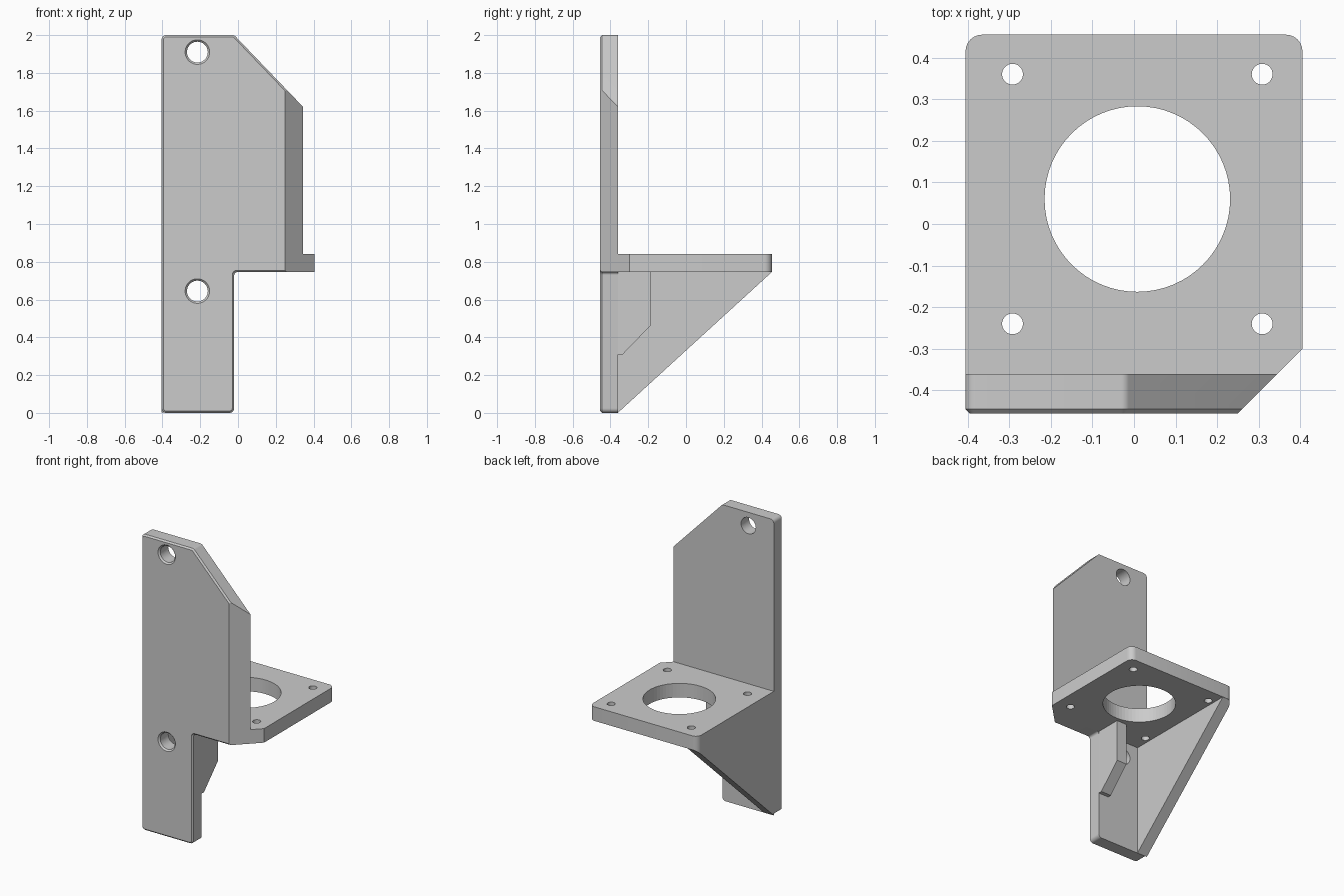
import bpy, bmesh, math
from mathutils import Vector, Matrix

if "Cube" in bpy.data.objects:
    bpy.data.objects.remove(bpy.data.objects["Cube"])

grey = bpy.data.materials.new("plain grey")
grey.use_nodes = True
COLOUR = (0.6, 0.6, 0.6, 1)
grey.diffuse_color = COLOUR
grey.node_tree.nodes["Principled BSDF"].inputs["Base Color"].default_value = COLOUR

LEFT, RIGHT = -0.405, 0.405
FRONT, WALL, BACK = -0.455, -0.36, 0.455
UNDER, SHELF_TOP = 0.745, 0.84
STEP = -0.02          # right edge of the narrow lower leg
THICK = 0.075         # rib thickness


def rounded(corners, steps=6):
    """Outline from (a, b, radius) corners, each rounded by an arc."""
    out = []
    for i, (a, b, r) in enumerate(corners):
        p = Vector((a, b))
        if r == 0:
            out.append(p)
            continue
        u = (Vector(corners[i - 1][:2]) - p).normalized()
        v = (Vector(corners[(i + 1) % len(corners)][:2]) - p).normalized()
        half = u.angle(v) / 2
        reach = r / math.tan(half)
        centre = p + (u + v).normalized() * (r / math.sin(half))
        start = (p + u * reach - centre).normalized()
        end = (p + v * reach - centre).normalized()
        for k in range(steps + 1):
            t = k / steps
            sweep = math.pi - 2 * half
            way = start * math.sin((1 - t) * sweep) + end * math.sin(t * sweep)
            out.append(centre + way.normalized() * r)
    return out


def prism(outline, low, high, place):
    """Extrude an outline; place(a, b, depth) gives the 3D point."""
    bm = bmesh.new()
    face = bm.faces.new([bm.verts.new(place(p[0], p[1], low)) for p in outline])
    ext = bmesh.ops.extrude_face_region(bm, geom=[face])
    move = Vector(place(0, 0, high)) - Vector(place(0, 0, low))
    bmesh.ops.translate(bm, vec=move, verts=[g for g in ext["geom"] if isinstance(g, bmesh.types.BMVert)])
    bmesh.ops.recalc_face_normals(bm, faces=bm.faces)
    return bm


def cut(bm, point, normal):
    """Slice away the side the normal points to and cap the opening."""
    res = bmesh.ops.bisect_plane(bm, geom=bm.verts[:] + bm.edges[:] + bm.faces[:],
                                 plane_co=point, plane_no=normal, clear_outer=True)
    edges = [g for g in res["geom_cut"] if isinstance(g, bmesh.types.BMEdge)]
    bmesh.ops.contextual_create(bm, geom=edges)
    bmesh.ops.recalc_face_normals(bm, faces=bm.faces)


def finish(bm, name):
    mesh = bpy.data.meshes.new(name)
    bm.to_mesh(mesh)
    bm.free()
    mesh.materials.append(grey)
    ob = bpy.data.objects.new(name, mesh)
    bpy.context.collection.objects.link(ob)
    return ob


def drill(target, name, centre, r1, r2, depth, turn=0):
    """Cut a round or tapered hole with a hidden cutter."""
    bm = bmesh.new()
    matrix = Matrix.Translation(centre) @ Matrix.Rotation(turn, 4, "X")
    bmesh.ops.create_cone(bm, cap_ends=True, segments=64, radius1=r1, radius2=r2,
                          depth=depth, matrix=matrix)
    cutter = finish(bm, name)
    cutter.hide_render = True
    cutter.hide_viewport = True
    cutter.display_type = "WIRE"
    mod = target.modifiers.new(name, "BOOLEAN")
    mod.operation = "DIFFERENCE"
    mod.solver = "EXACT"
    mod.object = cutter


def upright(a, b, d):
    return (a, d, b)


def flat(a, b, d):
    return (a, b, d)


def sideways(a, b, d):
    return (d, a, b)


# Mounting plate with chamfered front rim and slanted right edge
outline = rounded([(LEFT, 0, 0.025), (STEP, 0, 0.025), (STEP, UNDER, 0.015),
                   (RIGHT, UNDER, 0), (RIGHT, 1.557, 0), (STEP, 2, 0.025),
                   (LEFT, 2, 0.025)])
bm = prism(outline, FRONT, WALL, upright)
rim = [e for e in bm.edges if all(abs(v.co.y - FRONT) < 1e-4 for v in e.verts)]
bmesh.ops.bevel(bm, geom=rim, offset=0.01, segments=1, affect="EDGES")
cut(bm, (0.345, WALL, 1), (1, -1, 0))
plate = finish(bm, "mounting_plate")
for level, z in (("lower", 0.645), ("upper", 1.91)):
    drill(plate, level + "_bolt_hole_cutter", (-0.215, -0.4, z), 0.055, 0.055, 0.4, math.pi / 2)
    drill(plate, level + "_countersink_cutter", (-0.215, -0.45, z), 0.045, 0.075, 0.03, math.pi / 2)

# Motor shelf with round opening and four screw holes
outline = rounded([(LEFT, WALL, 0), (0.345, WALL, 0), (RIGHT, -0.3, 0),
                   (RIGHT, BACK, 0.04), (LEFT, BACK, 0.04)])
shelf = finish(prism(outline, UNDER, SHELF_TOP, flat), "shelf")
drill(shelf, "shelf_opening_cutter", (0.008, 0.06, 0.8), 0.223, 0.223, 0.4)
for i, x in enumerate((-0.292, 0.308)):
    for j, y in enumerate((-0.24, 0.36)):
        drill(shelf, f"screw_hole_cutter_{i}{j}", (x, y, 0.8), 0.025, 0.025, 0.4)

# Large triangular side rib, following the shelf corner
outline = rounded([(LEFT, WALL, 0), (LEFT + THICK, WALL, 0),
                   (LEFT + THICK, BACK, 0), (LEFT, BACK, 0.04)])
bm = prism(outline, 0, UNDER, flat)
cut(bm, (0, WALL, 0.001), (0, UNDER, WALL - BACK))
finish(bm, "side_rib")

# Small inner rib behind the lower leg
outline = [(WALL, 0.31), (-0.335, 0.31), (-0.185, 0.465), (-0.185, UNDER), (WALL, UNDER)]
finish(prism(outline, STEP - THICK, STEP, sideways), "inner_rib")

# Smooth the curved walls, keep hard edges
for ob in bpy.context.collection.objects:
    if ob.type == "MESH" and not ob.hide_render and grey.name in ob.data.materials:
        bpy.ops.object.select_all(action="DESELECT")
        ob.select_set(True)
        bpy.context.view_layer.objects.active = ob
        bpy.ops.object.shade_smooth_by_angle(angle=math.radians(30))
